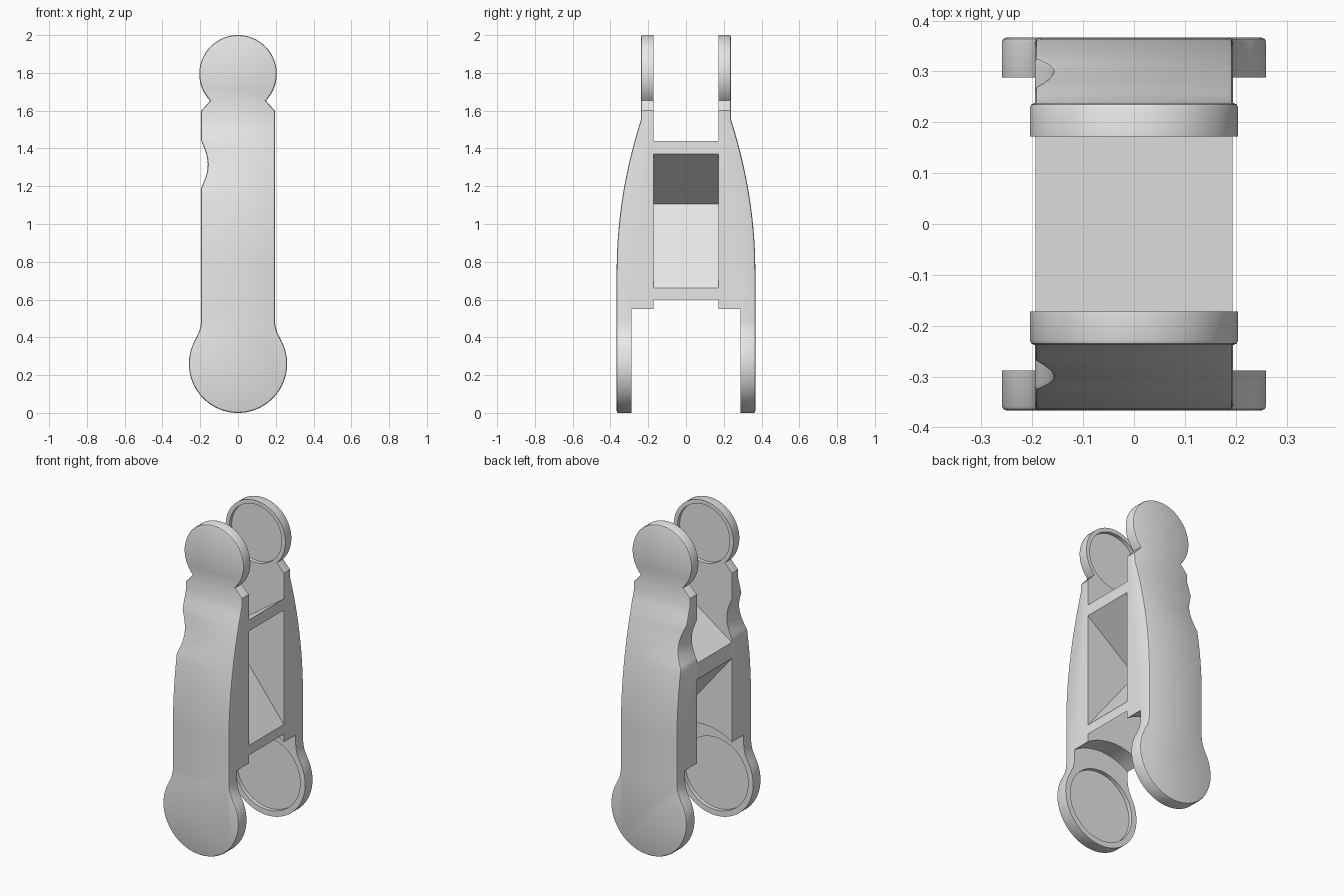
import bpy, bmesh
from math import radians, cos, sin, sqrt, pi
from mathutils import Vector

if "Cube" in bpy.data.objects:
    bpy.data.objects.remove(bpy.data.objects["Cube"])

grey = bpy.data.materials.new("plain_grey")
grey.use_nodes = True
grey.diffuse_color = (0.8, 0.8, 0.8, 1)
grey.node_tree.nodes["Principled BSDF"].inputs["Base Color"].default_value = (0.8, 0.8, 0.8, 1)

HALF = 0.195      # half width of the arm
INNER = 0.172     # inner face of each plate
LOW_Z, LOW_R = 0.26, 0.26
TOP_Z, TOP_R = 1.795, 0.205


def arc(cz, r, a0, a1, n):
    angles = [radians(a0 + (a1 - a0) * i / n) for i in range(n + 1)]
    return [(r * cos(a), cz + r * sin(a)) for a in angles]


def prism(name, points, place, direction):
    """Extrude a closed profile along a direction."""
    bm = bmesh.new()
    face = bm.faces.new([bm.verts.new(place(*p)) for p in points])
    ext = bmesh.ops.extrude_face_region(bm, geom=[face])["geom"]
    verts = [v for v in ext if isinstance(v, bmesh.types.BMVert)]
    bmesh.ops.translate(bm, verts=verts, vec=Vector(direction))
    bmesh.ops.recalc_face_normals(bm, faces=bm.faces)
    mesh = bpy.data.meshes.new(name)
    bm.to_mesh(mesh)
    bm.free()
    mesh.materials.append(grey)
    obj = bpy.data.objects.new(name, mesh)
    bpy.context.collection.objects.link(obj)
    return obj


def y_prism(name, points, y0, y1):
    return prism(name, points, lambda x, z: (x, y0, z), (0, y1 - y0, 0))


def disc(name, cz, r, y0, y1):
    return y_prism(name, arc(cz, r, 0, 360, 72)[:-1], y0, y1)


def carve(obj, cutter, operation):
    """Apply a boolean and throw the cutter away."""
    cutter.hide_render = True
    mod = obj.modifiers.new("carve", "BOOLEAN")
    mod.operation, mod.object, mod.solver = operation, cutter, "EXACT"
    graph = bpy.context.evaluated_depsgraph_get()
    mesh = bpy.data.meshes.new_from_object(obj.evaluated_get(graph))
    obj.modifiers.clear()
    obj.data = mesh
    bpy.data.objects.remove(cutter)


def smooth(obj):
    bpy.ops.object.select_all(action="DESELECT")
    obj.select_set(True)
    bpy.context.view_layer.objects.active = obj
    bpy.ops.object.shade_smooth_by_angle(angle=radians(30))


# Outline of a plate: big lower disc, straight arm with a notch, small upper disc
side = [(0.206, 0.43), (0.198, 0.46), (HALF, 0.49), (HALF, 1.6)]
notch = [(-HALF + 0.035 * cos(pi / 2 * t / 8), 1.315 - 0.125 * t / 8) for t in range(-8, 9)]
outline = (arc(LOW_Z, LOW_R, -210, 30, 56) + side
           + arc(TOP_Z, TOP_R, -44, 224, 56)
           + [(-HALF, 1.6)] + notch + [(-x, z) for x, z in side[2::-1]])

# Thickness profile: flat bottom, long bow, flat top
bow = [(0.367 - 0.128 * (i / 16) ** 2, 0.75 + 0.8 * i / 16) for i in range(17)]
thickness = [(INNER, -0.1), (0.367, -0.1)] + bow + [(0.238, 1.6), (0.238, 2.1), (INNER, 2.1)]


def make_plate(name, sign):
    plate = y_prism(name, outline, 0.1, 0.45)
    carve(plate, prism("thickness", thickness, lambda y, z: (-0.4, y, z), (0.8, 0, 0)), "INTERSECT")
    # round clearance above the lower disc, then the two shallow pockets
    carve(plate, disc("clearance", LOW_Z, 0.35, 0.1, 0.288), "DIFFERENCE")
    carve(plate, disc("low_pocket", LOW_Z, 0.225, 0.25, 0.312), "DIFFERENCE")
    carve(plate, disc("top_pocket", TOP_Z, 0.18, 0.1, 0.195), "DIFFERENCE")

    # soften the outer rim
    bm = bmesh.new()
    bm.from_mesh(plate.data)
    bmesh.ops.remove_doubles(bm, verts=bm.verts, dist=0.0004)
    rim = []
    for e in bm.edges:
        if len(e.link_faces) == 2:
            low, high = sorted(f.normal.y for f in e.link_faces)
            if high > 0.8 and abs(low) < 0.3:
                rim.append(e)
    bmesh.ops.bevel(bm, geom=rim, offset=0.01, segments=2, profile=0.5,
                    affect="EDGES", clamp_overlap=False)
    if sign < 0:
        for v in bm.verts:
            v.co.y = -v.co.y
        bmesh.ops.reverse_faces(bm, faces=bm.faces)
    bm.to_mesh(plate.data)
    bm.free()
    smooth(plate)


make_plate("back_plate", 1)
make_plate("front_plate", -1)

# V-shaped web joining the plates
edge = HALF - 0.001
web = [(edge, 1.44), (-edge, 1.17), (-edge, 1.07), (edge, 0.6),
       (edge, 0.66), (-0.15, 1.105), (edge, 1.37)]
y_prism("cross_web", web, -INNER - 0.001, INNER + 0.001)
